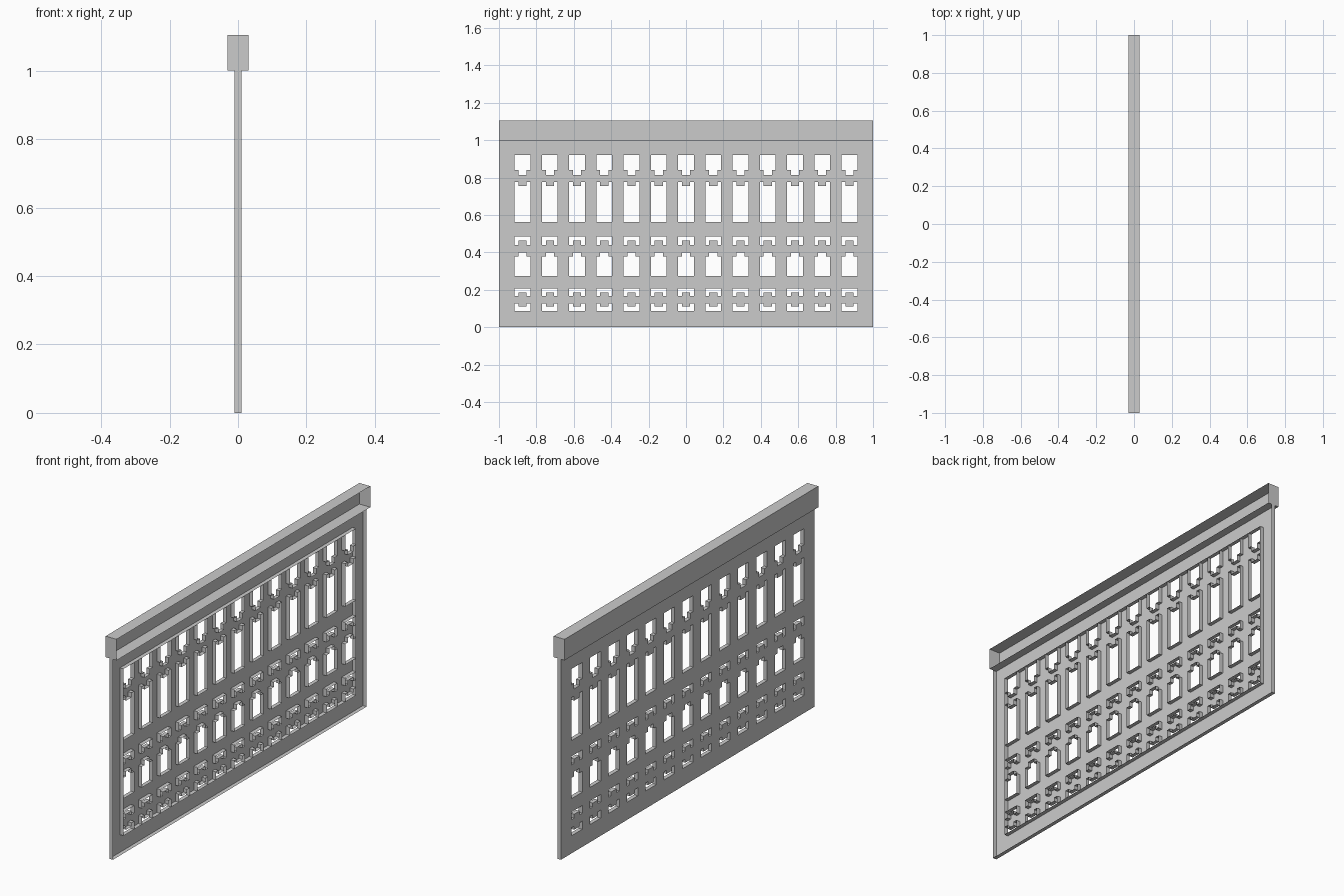
import bpy
import bmesh

cube = bpy.data.objects.get("Cube")
if cube:
    bpy.data.objects.remove(cube, do_unlink=True)

grey = bpy.data.materials.new("plain_grey")
grey.use_nodes = True
grey.diffuse_color = (0.6, 0.6, 0.6, 1)
grey.node_tree.nodes["Principled BSDF"].inputs["Base Color"].default_value = (0.6, 0.6, 0.6, 1)

BACK, FRONT = -0.01, 0.01    # panel depth
COLUMNS, REACH = 13, 0.874   # window columns and outermost centre
WIDE, SLIM = 0.0425, 0.0215  # half widths of opening and of its step


def add_object(name, bm):
    mesh = bpy.data.meshes.new(name)
    bm.to_mesh(mesh)
    bm.free()
    mesh.materials.append(grey)
    obj = bpy.data.objects.new(name, mesh)
    bpy.context.collection.objects.link(obj)


def loop(bm, points):
    verts = [bm.verts.new((BACK, y, z)) for y, z in points]
    return [bm.edges.new((a, b)) for a, b in zip(verts, verts[1:] + verts[:1])]


def rectangle(half, low, high):
    return [(-half, low), (half, low), (half, high), (-half, high)]


def raise_walls(bm, edges):
    made = bmesh.ops.extrude_edge_only(bm, edges=edges)["geom"]
    for v in made:
        if isinstance(v, bmesh.types.BMVert):
            v.co.x = FRONT


def stepped(y, flat, shoulder, step):
    """Opening with a flat end and a stepped end that bulges or notches."""
    return [(y - WIDE, flat), (y + WIDE, flat), (y + WIDE, shoulder), (y + SLIM, shoulder),
            (y + SLIM, step), (y - SLIM, step), (y - SLIM, shoulder), (y - WIDE, shoulder)]


# Each row: flat end, shoulder height, step height
rows = [(0.92, 0.84, 0.813), (0.563, 0.777, 0.754), (0.484, 0.441, 0.463),
        (0.273, 0.377, 0.40), (0.206, 0.168, 0.187), (0.088, 0.128, 0.11)]

# Pierced panel: back sheet with walls around its rim and every opening
bm = bmesh.new()
edges = loop(bm, rectangle(1, 0, 1))
for i in range(COLUMNS):
    centre = REACH * (2 * i / (COLUMNS - 1) - 1)
    for row in rows:
        edges += loop(bm, stepped(centre, *row))
bmesh.ops.triangle_fill(bm, edges=edges, use_beauty=True, normal=(-1, 0, 0))
raise_walls(bm, [e for e in bm.edges if e.is_boundary])
bmesh.ops.recalc_face_normals(bm, faces=bm.faces)
add_object("pierced_panel", bm)

# Thin wall framing the whole window field
bm = bmesh.new()
raise_walls(bm, loop(bm, rectangle(REACH + WIDE, 0.088, 0.92)))
bmesh.ops.recalc_face_normals(bm, faces=bm.faces)
add_object("window_field_border", bm)

# Cornice: hollow box open on the +x side
bm = bmesh.new()
bmesh.ops.create_cube(bm, size=1)
for v in bm.verts:
    v.co = (v.co.x * 0.06, v.co.y * 2, v.co.z * 0.105 + 1.0525)
bmesh.ops.delete(bm, geom=[f for f in bm.faces if f.normal.x > 0.9], context="FACES_ONLY")
add_object("cornice", bm)
